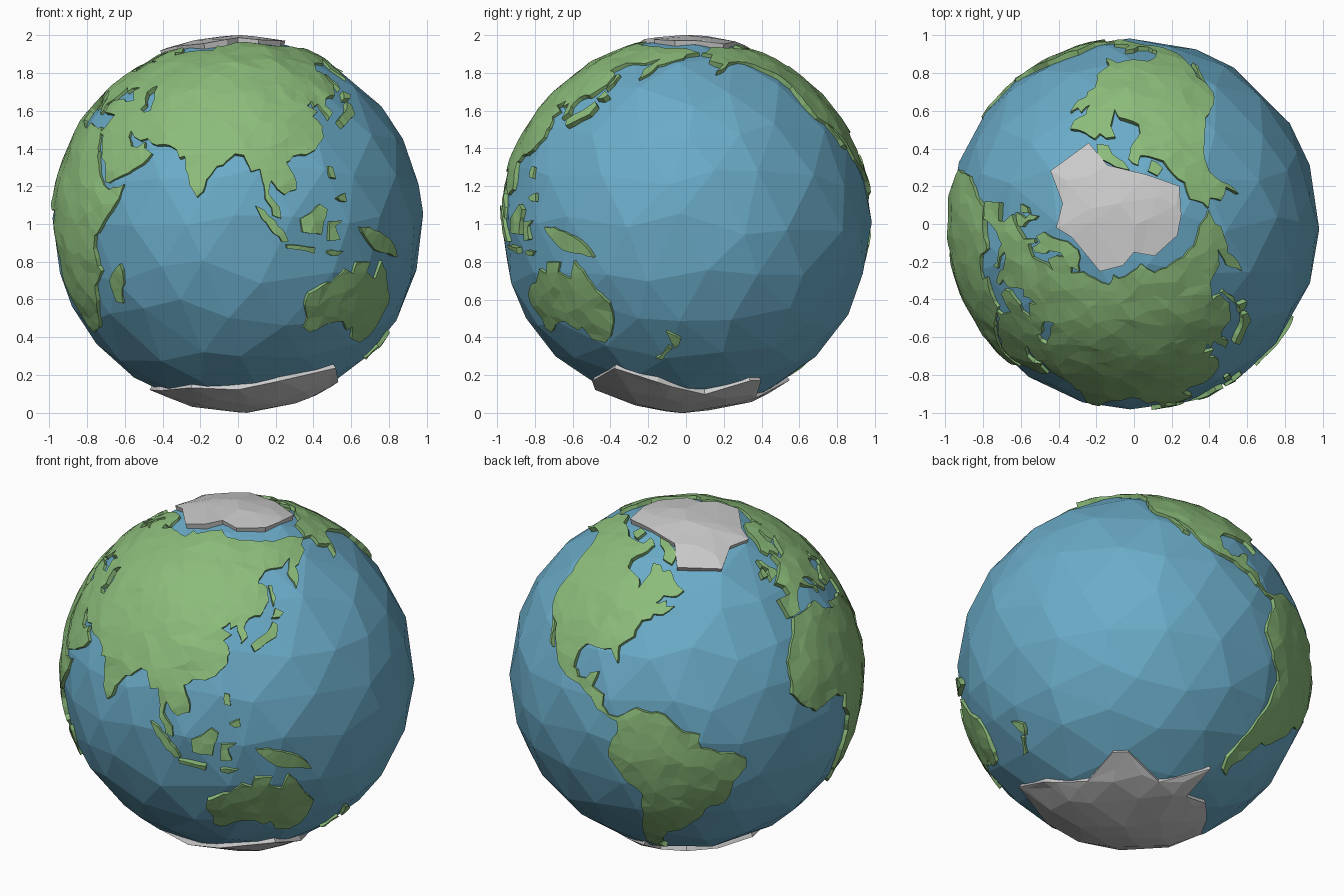
import bpy, bmesh, random
from math import sin, cos, radians, hypot, sqrt, pi
from mathutils import Vector, noise
from mathutils.geometry import delaunay_2d_cdt

random.seed(4)
UP = Vector((0, 0, 1))


def material(name, rgb):
    m = bpy.data.materials.new(name)
    m.diffuse_color = (*rgb, 1)
    return m


SEA = material("sea_blue", (0.145, 0.41, 0.58))
GREEN = material("land_green", (0.26, 0.50, 0.195))


def direction(lon, lat):
    a, b = radians(lon - 90), radians(lat)
    return Vector((cos(b) * sin(a), -cos(b) * cos(a), sin(b)))


def scatter(n):
    # evenly spread, slightly shaken points on the unit sphere
    pts, s = [], 1.6 / sqrt(n)
    for i in range(n):
        z, a = 1 - 2 * (i + 0.5) / n, i * pi * (3 - sqrt(5))
        r = sqrt(1 - z * z)
        pts.append((Vector((r * cos(a), r * sin(a), z)) + Vector([random.uniform(-s, s) * 0.7 for _ in "xyz"])).normalized())
    return pts


FINE, COARSE = scatter(2000), scatter(420)


def coast(flat):
    # split the sides of a lon/lat outline and roughen them; shared borders stay identical
    pts = list(zip(flat[::2], flat[1::2]))
    out = []
    for (x0, y0), (x1, y1) in zip(pts, pts[1:] + pts[:1]):
        n = max(1, round(hypot((x1 - x0) * cos(radians((y0 + y1) / 2)), y1 - y0) / 2.2))
        for i in range(n):
            x, y = x0 + (x1 - x0) * i / n, y0 + (y1 - y0) * i / n
            j = noise.noise_vector(Vector((x * 0.71, y * 0.71, 0.3))) * 0.8
            out.append(direction(x + j.x, y + j.y))
    return out


def slab(name, rim, fill, r_out, r_in, bump, mat=None):
    # curved plate: triangulated in a stereographic plane, put back on the sphere, walls inward
    c = sum(rim, Vector()).normalized()
    q = c.rotation_difference(UP)
    back = q.inverted()

    def flat(v):
        p = q @ v
        return Vector((p.x, p.y)) / (1 + p.z)

    def lift(p):
        s = p.length_squared
        v = back @ (Vector((2 * p.x, 2 * p.y, 1 - s)) / (1 + s))
        return v * (r_out + bump * noise.noise(v * 9)) + UP

    ring = [flat(v) for v in rim]
    sides = list(zip(ring, ring[1:] + ring[:1]))
    reach = min(v.dot(c) for v in rim)

    def inside(p):
        hit = False
        for a, b in sides:
            if (a.y > p.y) != (b.y > p.y) and p.x < a.x + (b.x - a.x) * (p.y - a.y) / (b.y - a.y):
                hit = not hit
        return hit

    extra = [flat(v) for v in fill if v.dot(c) > reach]
    extra = [p for p in extra if inside(p) and min((p - a).length for a in ring) > 0.015]
    n = len(ring)
    vs, _, fs, *_ = delaunay_2d_cdt(ring + extra, [(i, (i + 1) % n) for i in range(n)], [], 0, 1e-6)
    fs = [f for f in fs if inside(sum((vs[i] for i in f), Vector((0, 0))) / len(f))]
    bm = bmesh.new()
    top = [bm.verts.new(lift(p)) for p in vs]
    for f in fs:
        bm.faces.new([top[i] for i in f])
    low = {}
    for e in [e for e in bm.edges if len(e.link_loops) == 1]:
        a = e.link_loops[0].vert
        b = e.other_vert(a)
        for v in (a, b):
            if v not in low:
                low[v] = bm.verts.new((v.co - UP).normalized() * r_in + UP)
        bm.faces.new((b, a, low[a], low[b]))
    bmesh.ops.delete(bm, geom=[v for v in bm.verts if not v.link_faces], context='VERTS')
    me = bpy.data.meshes.new(name)
    bm.to_mesh(me)
    bm.free()
    if mat:
        me.materials.append(mat)
    bpy.context.collection.objects.link(bpy.data.objects.new(name, me))


def land(name, *flat):
    slab(name, coast(flat), FINE, 0.992, 0.945, 0.012, GREEN)


# ocean ball: faceted, irregular triangles
bpy.ops.mesh.primitive_ico_sphere_add(subdivisions=3, radius=1, location=(0, 0, 1))
ocean = bpy.context.object
ocean.name = "ocean"
ocean.data.materials.append(SEA)
for v in ocean.data.vertices:
    v.co = (v.co + Vector([random.uniform(-0.06, 0.06) for _ in "xyz"])).normalized() * 0.984

# large land masses, outlines as longitude, latitude
land("africa", -6, 36, 10, 37, 11, 33.5, 15, 32, 20, 31, 20, 33, 25, 31.5, 32, 31, 33, 28, 35, 24, 37, 21,
     38, 18, 40, 15, 43, 12, 45, 10.5, 51, 12, 50, 8, 47, 4, 43, -1, 40, -4, 39, -8, 40.5, -15, 36, -19,
     35, -24, 32.5, -27, 30, -31, 26, -34, 20, -34.8, 18, -33, 15, -27, 12, -18, 13.5, -11, 12, -5, 9, -1,
     9.5, 4, 6, 4.3, 3, 6.3, -2, 5, -8, 4.5, -13, 8, -17, 13, -16.5, 19, -16, 23.5, -13, 28, -9.5, 31)
land("middle_east", 61, 25, 57, 27, 54, 26.5, 51, 28, 48.5, 30, 48.5, 28, 51, 25, 54, 24, 56.3, 26, 57, 24,
     60, 22.3, 57, 19, 52, 16, 45, 13, 43, 13, 42.5, 17, 39, 21, 36, 26, 35, 29, 34, 28, 32.6, 30,
     34.3, 31.3, 36, 36, 32, 36.2, 28, 36.7, 26.5, 39, 29, 41, 35, 42, 38, 41, 41.5, 41.8, 48, 42,
     49.5, 40, 49, 38, 51, 36.7, 54, 37)
land("europe", 48, 42, 41.5, 41.8, 37, 45, 39, 47, 35, 46.3, 33.5, 44.6, 31, 46.5, 28.5, 44, 28, 42, 26, 40.8,
     23, 40, 24, 38, 22.5, 36.5, 19.5, 40, 19, 42, 14, 45, 12.5, 45, 14, 42.2, 18, 40, 16.5, 38.2, 15.7, 40,
     11, 42.5, 8.5, 44.3, 3.5, 43, 0, 40, -2, 36.8, -6, 36.3, -9, 37, -9, 43, -1.7, 43.5, -1.5, 46,
     -4.5, 48.5, 2, 51, 8, 54, 8.3, 57, 10.5, 57.5, 10.5, 54.5, 18, 54.7, 21, 57, 24, 59.3, 30, 60,
     22, 60.5, 22, 63, 25, 65.5, 21, 65, 17.5, 61.5, 18.5, 60, 16, 56.5, 13, 55.5, 11, 59, 7, 58, 5, 61,
     10, 64, 15, 68.5, 25, 71, 32, 70, 41, 67, 34, 66.5, 38, 64.5, 44, 68, 54, 68.5, 68, 69, 60, 55,
     51, 47, 47, 45)
land("north_asia", 51, 47, 60, 55, 68, 69, 68, 73, 74, 72, 80, 73, 87, 75, 100, 77.5, 113, 74, 127, 73,
     140, 72.5, 160, 70, 178, 69.5, 190, 66, 180, 64.5, 178, 62.5, 170, 60, 163, 58.5, 162, 55, 157, 51,
     155.5, 57, 163, 62, 155, 59.5, 142, 59, 136, 54.5, 141, 53, 140, 48, 135, 43.5)
land("south_asia", 51, 47, 135, 43.5, 130, 42.5, 127.5, 39.5, 129.3, 36, 126.5, 34.5, 125, 38, 124.5, 40,
     121.5, 39, 121.5, 41, 118, 39, 122.5, 37, 119.5, 35, 121.8, 31.5, 121, 28, 117, 23.5, 113.5, 22,
     108.5, 21.5, 106, 19, 109, 13, 108.5, 11, 105, 9, 103, 11, 100.5, 13.3, 99.5, 9.5, 103, 5, 103.8, 1.4,
     101, 3, 98.5, 8, 98, 14, 97, 17, 94.3, 16, 92, 22, 89, 22, 86.5, 20, 82, 16.5, 80, 13.5, 79.5, 10,
     77.5, 8, 75, 12, 73, 17, 72.5, 21, 70, 21, 69, 23, 66.5, 25, 61, 25, 54, 37, 53.5, 39, 53, 42, 51.5, 45)
land("north_america", -156, 71, -141, 69.7, -128, 70, -115, 68.5, -95, 68, -94, 72, -85, 69.5, -87, 66,
     -94, 61, -92.5, 57.5, -82.5, 55, -80, 51.5, -79, 54.5, -77, 57, -78, 62, -72, 61.5, -69, 59, -65, 60,
     -61.5, 56, -56, 52.5, -60, 50, -66, 50, -70, 47, -65, 48.5, -64, 46, -60.5, 46.5, -65.5, 43.6, -70, 43.6,
     -70.5, 41.5, -74, 40.5, -76, 37, -76, 35, -81, 31.5, -80.2, 26, -82, 27.5, -84, 30, -90, 29.5, -95, 29,
     -97.5, 26, -113, 31, -117, 32.5, -121, 34.8, -124, 40, -124, 47.5, -130, 54.5, -136, 58.5, -145, 60.3,
     -151, 60, -157, 57, -164, 54.5, -158, 58.5, -165, 61, -161, 64.5, -168, 65.8, -163, 67)
land("central_america", -97.5, 26, -97.5, 21, -95, 18.5, -91, 18.7, -90, 21, -87, 21.5, -88.3, 16, -83.5, 15,
     -83.5, 11, -81, 8.8, -77.5, 8.5, -78, 7, -80.5, 7.3, -85.5, 10, -88, 13, -94, 16, -100, 17,
     -105.5, 20.5, -109, 25.5, -113, 31)
land("baja_peninsula", -117, 32.5, -114.5, 31, -110, 23.5, -112, 25)
land("south_america", -77.5, 8.5, -72, 12, -62, 10.7, -57, 6, -51, 4.5, -50, 0, -44, -2.5, -39, -3.5, -35, -6,
     -35, -9, -39, -14, -40, -20, -42, -23, -48, -25.5, -49, -29, -54, -34.5, -57, -38, -62, -39, -65, -43,
     -66, -47.5, -69, -51.5, -65.5, -55, -71, -54, -75, -50, -73.5, -40, -71.5, -32, -70.2, -19, -76, -14,
     -81, -6, -80, -1, -77.5, 4, -78, 7)
land("australia", 114, -22, 122, -18, 126, -14, 129.5, -15, 131, -12, 136.5, -12, 135.5, -15, 140, -17.5,
     142, -11.5, 145.5, -15, 149, -20.5, 153, -25.5, 153, -31, 150, -37, 146.5, -39, 140.5, -38, 138, -34,
     135.5, -34.7, 131, -31.5, 124, -33, 118, -35, 115, -34, 115.5, -31, 113.5, -26)

# islands
land("madagascar", 49.5, -12, 50.3, -16, 47, -25, 44, -24.5, 44, -17)
land("sumatra", 95.5, 5.5, 98, 4, 104, -2, 106, -5.7, 104, -5.5, 100, -1.5)
land("java", 105, -6.2, 114.5, -7.2, 114.5, -8.7, 106, -7.7)
land("borneo", 109.3, 1.5, 113, 3.2, 116.5, 6.5, 118.5, 4.5, 116.5, -3.5, 110.5, -2.5)
land("sulawesi", 119.5, 0.5, 124.5, 1.2, 121.5, -0.5, 123, -4.5, 119.5, -5)
land("small_sunda_island", 119, -8.3, 125, -8.5, 123, -10, 119, -9.5)
land("new_guinea", 131, -0.8, 135, -1.2, 141, -2.8, 147, -6, 150, -10.3, 143, -8.8, 138, -8, 133, -4)
land("philippine_island", 120.5, 18, 122, 17.5, 122.5, 14, 120.8, 14.2)
land("south_philippine_island", 122.5, 8, 125.5, 9.5, 126, 6.5, 123.5, 7)
land("honshu_island", 130, 33.5, 133, 35.3, 137, 37.2, 140, 41, 142, 39.5, 140.5, 35.5, 136, 34, 131, 31.3)
land("hokkaido_island", 140.3, 42, 142, 45.3, 145.3, 43.3, 143, 42)
land("sakhalin_island", 142, 46.2, 142, 53.5, 143.5, 53.5, 144, 49)
land("new_zealand_north", 173, -35, 178, -38, 175.5, -41.5, 174, -39)
land("new_zealand_south", 173, -40.7, 174, -42, 170, -46.3, 167, -46)
land("great_britain", -5.5, 50, 1, 51, 1.5, 52.8, -2, 55.5, -2.5, 57.7, -5, 58.5, -5.5, 55.5, -3, 54, -4.8, 52)
land("ireland", -10, 52, -6.3, 52.2, -6, 55, -9, 54.5)
land("baffin_island", -65, 62, -62, 66.5, -72, 71.5, -85, 73, -80, 70, -73, 67, -72, 63.5)
land("victoria_island", -117, 70, -105, 69, -105, 73, -116, 73)


def ice(name, side, flat, r):
    rim = [Vector((x, y, side * sqrt(1 - x * x - y * y))) for x, y in zip(flat[::2], flat[1::2])]
    slab(name, rim, COARSE + [UP * side * 0.9999 + Vector((0.01, 0, 0))], r, 0.95, 0.01)


# polar ice, outlines in plan
ice("north_ice", 1, [-0.24, 0.43, -0.44, 0.28, -0.38, 0.11, -0.41, -0.02, -0.33, -0.07, -0.18, -0.25, -0.06, -0.22,
                     0.0, -0.15, 0.11, -0.17, 0.23, -0.06, 0.25, 0.05, 0.24, 0.2, 0.07, 0.26, -0.14, 0.31], 1.003)
ice("south_ice", -1, [0.52, -0.38, 0.53, -0.15, 0.5, -0.08, 0.42, 0.1, 0.44, 0.34, 0.38, 0.4, 0.13, 0.37,
                      -0.1, 0.55, -0.08, 0.36, -0.24, 0.34, -0.36, 0.2, -0.47, 0.02, -0.42, -0.2, -0.25, -0.42,
                      0, -0.48, 0.22, -0.5], 0.998)
